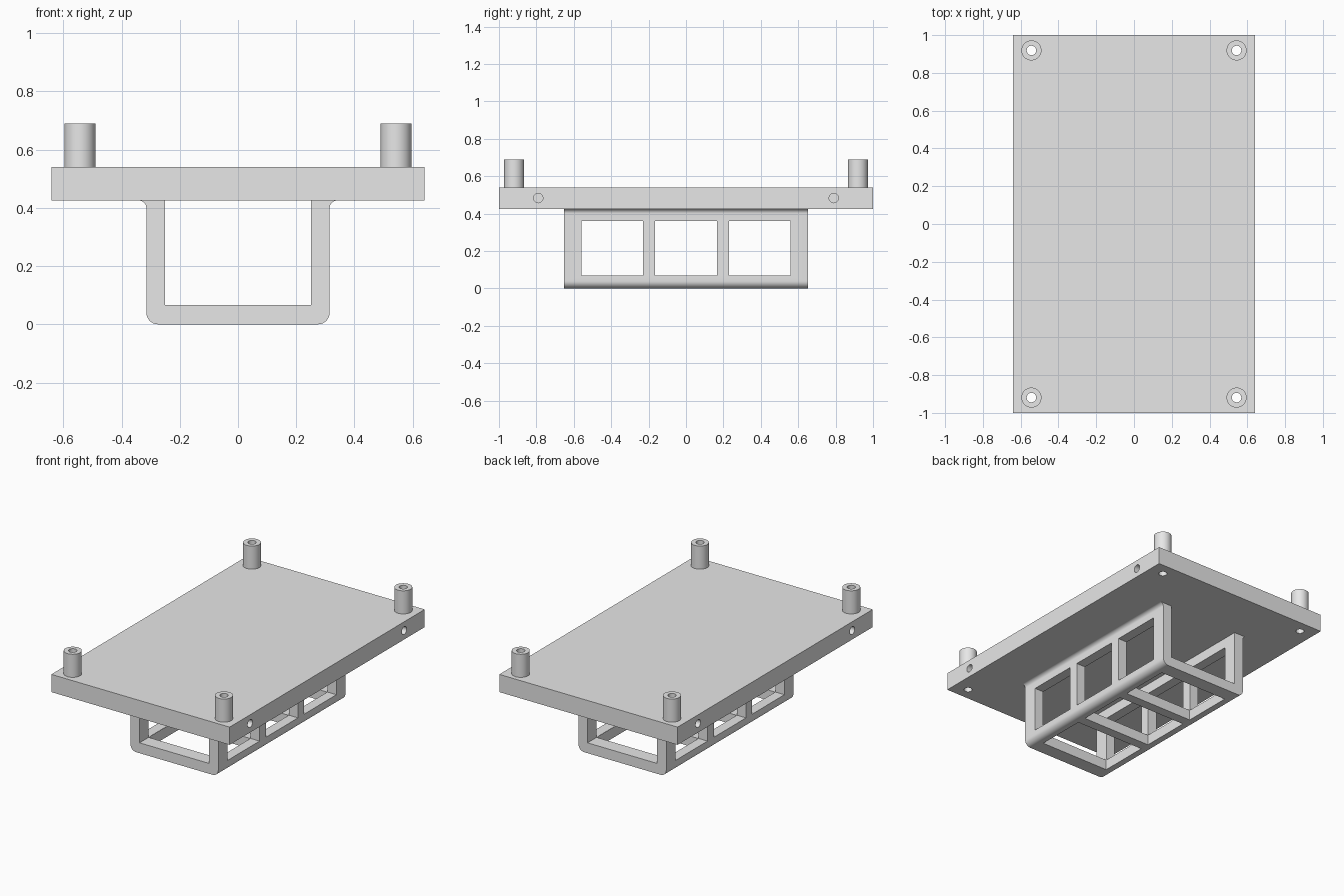
import bpy
import bmesh
from math import cos, sin, pi
from mathutils import Matrix, Vector

cube = bpy.data.objects.get("Cube")
if cube:
    bpy.data.objects.remove(cube, do_unlink=True)

grey = bpy.data.materials.new("light grey")
grey.use_nodes = True
grey.diffuse_color = (0.8, 0.8, 0.8, 1)
grey.node_tree.nodes["Principled BSDF"].inputs["Base Color"].default_value = (0.8, 0.8, 0.8, 1)

# Main dimensions
HALF_X, HALF_Y = 0.64, 1.0
PLATE_BOTTOM, PLATE_TOP, POST_TOP = 0.425, 0.54, 0.69
POST_X, POST_Y, POST_R, HOLE_R = 0.543, 0.919, 0.053, 0.025
CAGE_OUT, CAGE_IN, CAGE_Y, FLOOR = 0.315, 0.25, 0.652, 0.067
CORNERS = [(sx * POST_X, sy * POST_Y) for sx in (-1, 1) for sy in (-1, 1)]


def make_object(name, bm):
    bmesh.ops.recalc_face_normals(bm, faces=bm.faces)
    mesh = bpy.data.meshes.new(name)
    bm.to_mesh(mesh)
    bm.free()
    mesh.materials.append(grey)
    obj = bpy.data.objects.new(name, mesh)
    bpy.context.collection.objects.link(obj)
    return obj


def add_box(bm, low, high):
    low, high = Vector(low), Vector(high)
    scale = Matrix.Diagonal((high - low).to_4d())
    scale[3][3] = 1
    bmesh.ops.create_cube(bm, size=1, matrix=Matrix.Translation((low + high) / 2) @ scale)


def add_rod(bm, centre, radius, length, axis="Z"):
    turn = Matrix.Rotation(pi / 2, 4, "Y") if axis == "X" else Matrix.Identity(4)
    bmesh.ops.create_cone(bm, cap_ends=True, segments=40, radius1=radius, radius2=radius,
                          depth=length, matrix=Matrix.Translation(centre) @ turn)


def cut(obj, bm):
    """Subtract the shapes in bm from obj and bake the result."""
    cutter = make_object("cutter", bm)
    cutter.hide_render = True
    mod = obj.modifiers.new("cut", "BOOLEAN")
    mod.operation, mod.solver, mod.object = "DIFFERENCE", "EXACT", cutter
    graph = bpy.context.evaluated_depsgraph_get()
    mesh = bpy.data.meshes.new_from_object(obj.evaluated_get(graph))
    obj.modifiers.clear()
    obj.data = mesh
    bpy.data.objects.remove(cutter, do_unlink=True)


def smooth(obj):
    bpy.ops.object.select_all(action="DESELECT")
    obj.select_set(True)
    bpy.context.view_layer.objects.active = obj
    bpy.ops.object.shade_smooth_by_angle(angle=pi / 6)


def arc(cx, cz, radius, start, end, steps=8):
    angles = [start + (end - start) * i / steps for i in range(steps + 1)]
    return [(cx + radius * cos(a), cz + radius * sin(a)) for a in angles]


# Plate with corner through-holes and blind side holes
bm = bmesh.new()
add_box(bm, (-HALF_X, -HALF_Y, PLATE_BOTTOM), (HALF_X, HALF_Y, PLATE_TOP))
plate = make_object("base_plate", bm)
bm = bmesh.new()
for x, y in CORNERS:
    add_rod(bm, (x, y, PLATE_TOP), HOLE_R, 0.5)
for sx in (-1, 1):
    for sy in (-1, 1):
        add_rod(bm, (sx * HALF_X, sy * 0.79, 0.483), HOLE_R, 0.25, "X")
cut(plate, bm)
smooth(plate)

# Hollow standoff posts
for i, (x, y) in enumerate(CORNERS):
    bm = bmesh.new()
    add_rod(bm, (x, y, (PLATE_TOP + POST_TOP) / 2), POST_R, POST_TOP - PLATE_TOP)
    post = make_object(f"standoff_post_{i + 1}", bm)
    bm = bmesh.new()
    add_rod(bm, (x, y, PLATE_TOP), HOLE_R, 0.5)
    cut(post, bm)
    smooth(post)

# U-shaped cage: half profile mirrored, rounded below and flared at the plate
flare, corner = 0.025, 0.04
half = [(CAGE_IN, FLOOR), (CAGE_IN, PLATE_BOTTOM)]
half += arc(CAGE_OUT + flare, PLATE_BOTTOM - flare, flare, pi / 2, pi)
half += arc(CAGE_OUT - corner, corner, corner, 0, -pi / 2)
profile = half + [(-x, z) for x, z in reversed(half)]
bm = bmesh.new()
face = bm.faces.new([bm.verts.new((x, -CAGE_Y, z)) for x, z in profile])
walls = bmesh.ops.extrude_face_region(bm, geom=[face])["geom"]
bmesh.ops.translate(bm, vec=(0, 2 * CAGE_Y, 0),
                    verts=[v for v in walls if isinstance(v, bmesh.types.BMVert)])
cage = make_object("under_cage", bm)

# Three windows in each side wall and in the floor
for low_x, low_z, high_z in ((0.5, FLOOR + 0.001, 0.36), (CAGE_IN - 0.001, -0.1, 0.1)):
    bm = bmesh.new()
    for y in (-0.394, 0, 0.394):
        add_box(bm, (-low_x, y - 0.165, low_z), (low_x, y + 0.165, high_z))
    cut(cage, bm)
smooth(cage)
